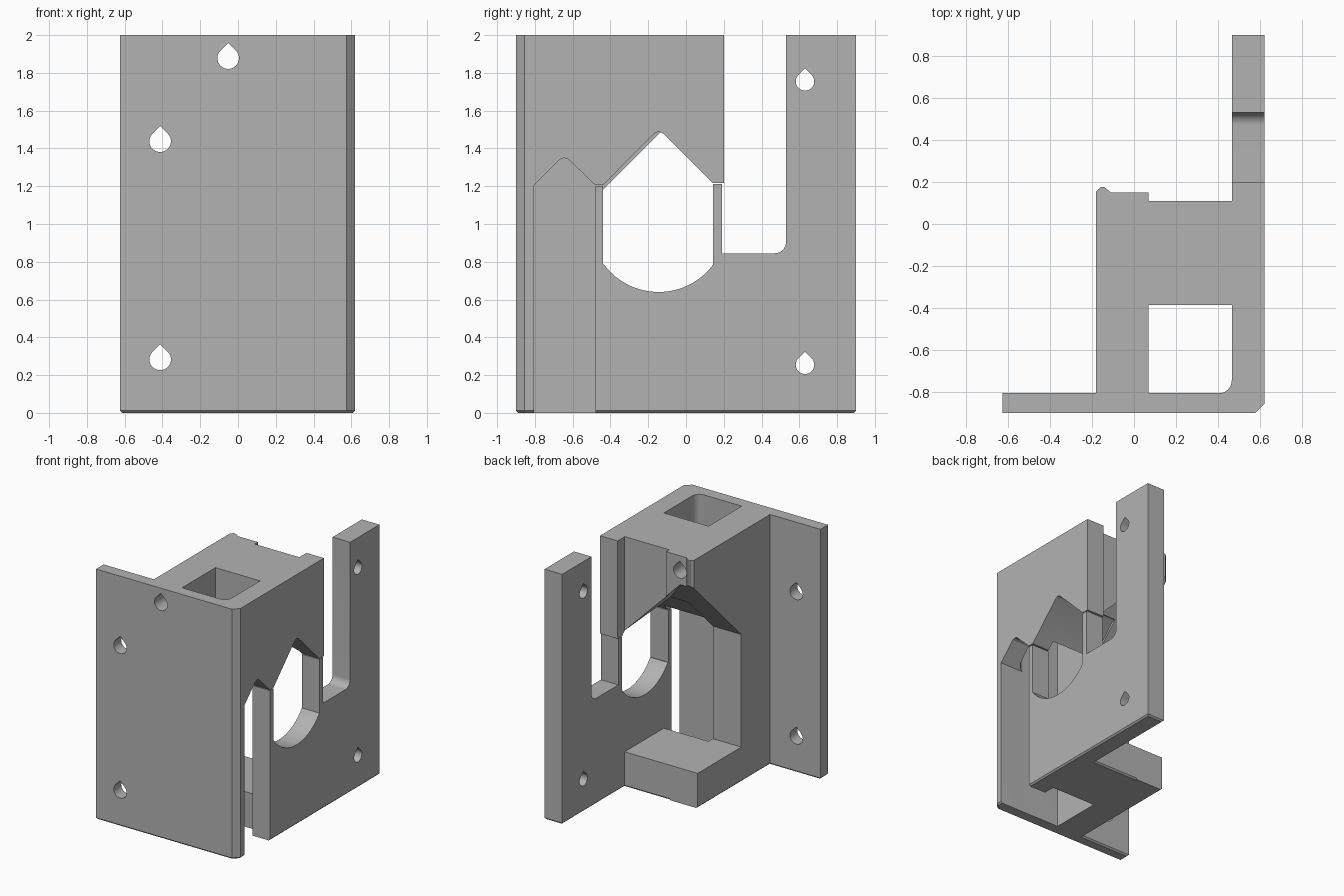
import bpy
import bmesh
import math
from mathutils import Vector

cube = bpy.data.objects.get("Cube")
if cube:
    bpy.data.objects.remove(cube, do_unlink=True)

GREY = (0.45, 0.45, 0.45, 1)
grey = bpy.data.materials.new("grey")
grey.use_nodes = True
grey.diffuse_color = GREY
grey.node_tree.nodes["Principled BSDF"].inputs["Base Color"].default_value = GREY


def prism(name, profile, axis, start, end, edit=None):
    """Extrude a 2D profile along an axis: x uses (y, z), y uses (x, z), z uses (x, y)."""
    place = {"x": lambda a, b: (start, a, b),
             "y": lambda a, b: (a, start, b),
             "z": lambda a, b: (a, b, start)}[axis]
    bm = bmesh.new()
    face = bm.faces.new([bm.verts.new(place(a, b)) for a, b in profile])
    shift = Vector([(end - start) * (axis == k) for k in "xyz"])
    moved = bmesh.ops.extrude_face_region(bm, geom=[face])["geom"]
    bmesh.ops.translate(bm, vec=shift,
                        verts=[g for g in moved if isinstance(g, bmesh.types.BMVert)])
    bmesh.ops.recalc_face_normals(bm, faces=bm.faces)
    if edit:
        edit(bm)
        bmesh.ops.recalc_face_normals(bm, faces=bm.faces)
    mesh = bpy.data.meshes.new(name)
    bm.to_mesh(mesh)
    bm.free()
    mesh.materials.append(grey)
    obj = bpy.data.objects.new(name, mesh)
    bpy.context.collection.objects.link(obj)
    return obj


def rect(a0, a1, b0, b1):
    return [(a0, b0), (a1, b0), (a1, b1), (a0, b1)]


def arc(cx, cy, r, start, end, steps):
    angles = [math.radians(start + (end - start) * i / steps) for i in range(steps + 1)]
    return [(cx + r * math.cos(t), cy + r * math.sin(t)) for t in angles]


def teardrop(cx, cz, r):
    return arc(cx, cz, r, 135, 405, 24) + [(cx, cz + r * math.sqrt(2))]


def chamfer_bottom(bm):
    edges = [e for e in bm.edges if all(v.co.z < 0.001 for v in e.verts)]
    bmesh.ops.bevel(bm, geom=edges, offset=0.012, segments=1, affect="EDGES")


def slope_roof(bm):
    # Roof rises at 45 degrees away from the side plate
    bmesh.ops.bisect_plane(bm, geom=bm.verts[:] + bm.edges[:] + bm.faces[:],
                           plane_co=(0.465, 0, 1.25), plane_no=(1, 0, 1), clear_outer=True)
    bmesh.ops.holes_fill(bm, edges=[e for e in bm.edges if e.is_boundary])


# Body: front plate, hollow column and side plate share one footprint
footprint = [(-0.625, -0.9), (0.575, -0.9), (0.62, -0.855), (0.62, 0.9), (0.465, 0.9),
             (0.465, 0.11), (0.07, 0.11), (0.07, 0.15), (-0.11, 0.15), (-0.14, 0.175),
             (-0.16, 0.175), (-0.18, 0.155), (-0.18, -0.805), (-0.625, -0.805)]
body = prism("bracket_body", footprint, "z", 0, 2, chamfer_bottom)

cutters = []


def cut(*args):
    cutters.append(prism("cutter", *args))


# Vertical shaft with one rounded corner
cut([(0.07, -0.385), (0.07, -0.805)] + arc(0.405, -0.745, 0.06, -90, 0, 8)
    + [(0.465, -0.385)], "z", -0.1, 2.1)

# Pocket under the sloped roof, open to the back and left
cut([(-0.44, 0.28), (0.5, 0.28), (0.5, 2.12), (-0.44, 1.18)], "x", -0.4, 0.465, slope_roof)

# Base slab ends flush with the back panel
cut(rect(-0.4, 0.07, 0.11, 0.4), "z", -0.1, 1.5)

# Round opening with a peaked top in the side plate
cut(arc(-0.145, 1.0, 0.36, 216.6, 334.5, 32)
    + [(0.3, 0.845), (0.3, 1.218), (0.142, 1.218), (-0.12, 1.478), (-0.145, 1.49),
       (-0.17, 1.478), (-0.437, 1.208), (-0.5, 1.208), (-0.5, 0.785)], "x", 0.07, 0.7)

# Peaked slot beside the front plate
cut([(-0.805, -0.1), (-0.48, -0.1), (-0.48, 1.205), (-0.622, 1.342), (-0.645, 1.35),
     (-0.668, 1.342), (-0.805, 1.205)], "x", 0.4, 0.7)

# Notch in the side plate with a rounded inner corner
cut([(0.2, 2.1), (0.2, 0.845)] + arc(0.47, 0.905, 0.06, -90, 0, 8) + [(0.53, 2.1)],
    "x", 0.4, 0.7)

# Screw holes
for x, z in [(-0.412, 1.438), (-0.412, 0.283), (-0.052, 1.878)]:
    cut(teardrop(x, z, 0.057), "y", -1, 0.4)
for z in (1.755, 0.255):
    cut(teardrop(0.63, z, 0.049), "x", 0.4, 0.7)

bpy.context.view_layer.objects.active = body
for cutter in cutters:
    mod = body.modifiers.new("cut", "BOOLEAN")
    mod.operation = "DIFFERENCE"
    mod.solver = "EXACT"
    mod.object = cutter
    bpy.ops.object.modifier_apply(modifier=mod.name)
    bpy.data.objects.remove(cutter, do_unlink=True)

# Thin support posts in the round opening
prism("front_support_post", rect(-0.48, -0.44, 0.78, 1.2), "x", 0.465, 0.62)
prism("rear_support_post", rect(0.142, 0.19, 0.78, 1.212), "x", 0.465, 0.62)

# Smooth the curved walls, keep edges sharp
bpy.ops.object.select_all(action="DESELECT")
body.select_set(True)
bpy.ops.object.shade_smooth_by_angle(angle=math.radians(25))
